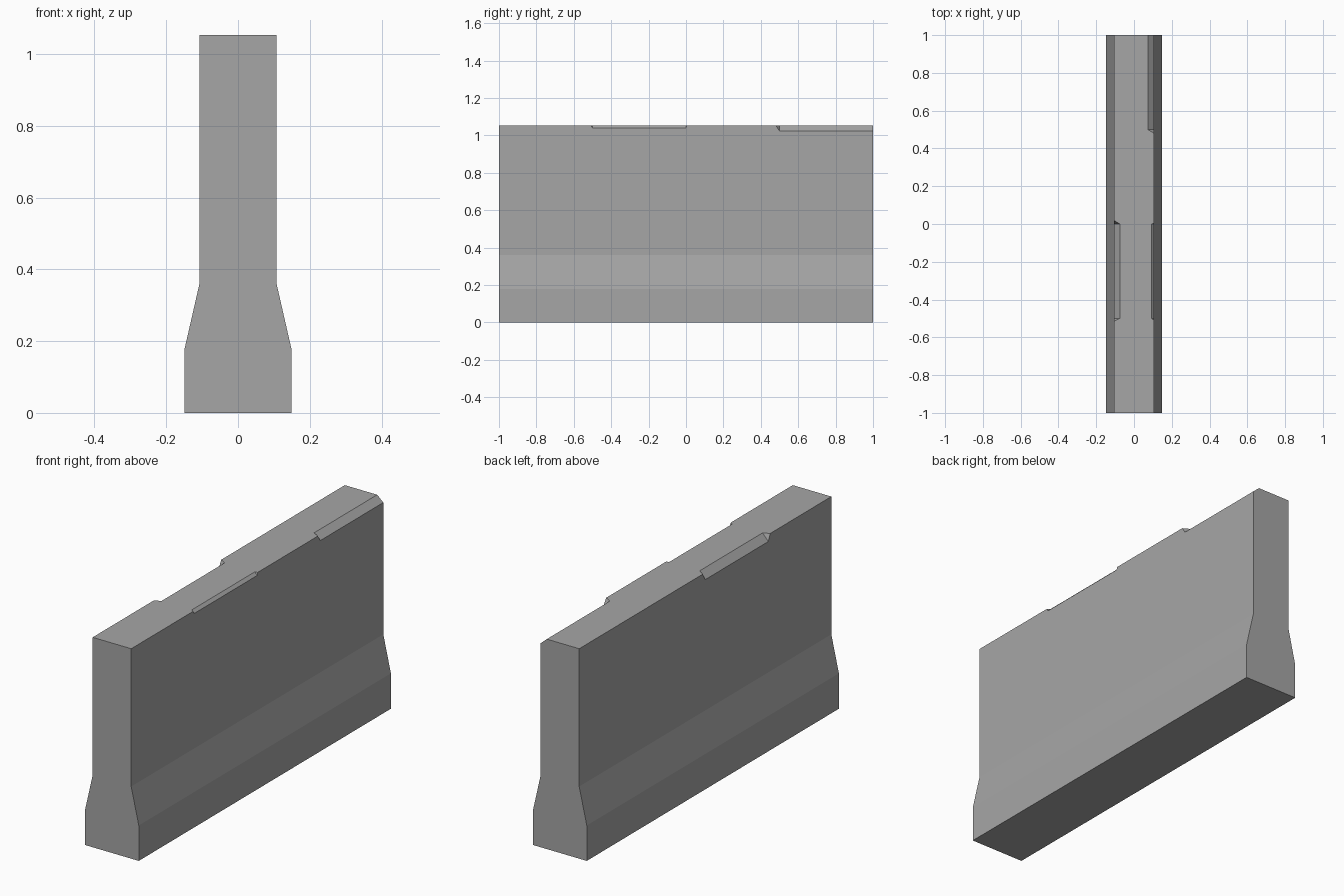
import bpy
import bmesh
from mathutils import Vector

old = bpy.data.objects.get("Cube")
if old:
    bpy.data.objects.remove(old, do_unlink=True)

HALF_TOP, HALF_BASE, HEIGHT = 0.107, 0.149, 1.054

# Concrete material
concrete = bpy.data.materials.new("grey concrete")
concrete.use_nodes = True
color = (0.38, 0.38, 0.38, 1)
concrete.diffuse_color = color
concrete.node_tree.nodes["Principled BSDF"].inputs["Base Color"].default_value = color


def make_object(name, bm):
    bmesh.ops.recalc_face_normals(bm, faces=bm.faces)
    mesh = bpy.data.meshes.new(name)
    bm.to_mesh(mesh)
    bm.free()
    mesh.materials.append(concrete)
    obj = bpy.data.objects.new(name, mesh)
    bpy.context.collection.objects.link(obj)
    return obj


# Barrier wall: stepped profile extruded along its length
right = [(HALF_BASE, 0), (HALF_BASE, 0.178), (HALF_TOP, 0.362), (HALF_TOP, HEIGHT)]
profile = right + [(-x, z) for x, z in reversed(right)]
bm = bmesh.new()
end = bm.faces.new([bm.verts.new((x, -1, z)) for x, z in profile])
ext = bmesh.ops.extrude_face_region(bm, geom=[end])
bmesh.ops.translate(bm, vec=(0, 2, 0),
                    verts=[v for v in ext["geom"] if isinstance(v, bmesh.types.BMVert)])
wall = make_object("barrier_wall", bm)


# Chipped corners: a sloped wedge with slanted ends cut off the top edge
def chip(name, side, y0, y1, width, depth, slant0, slant1):
    bm = bmesh.new()
    ends = []
    for y, slant in ((y0, -slant0), (y1, slant1)):
        inner = Vector((side * (HALF_TOP - width), y, HEIGHT))
        lower = Vector((side * HALF_TOP, y, HEIGHT - depth))
        corner = Vector((side * HALF_TOP, y + slant, HEIGHT))
        # Grow the triangle within its own plane so it clears the wall
        along = inner - lower
        out = corner - (inner + lower) / 2
        ends.append([bm.verts.new(p) for p in
                     (inner + along, lower - along, corner + out * 2)])
    a, b = ends
    bm.faces.new(a)
    bm.faces.new(b)
    for i in range(3):
        j = (i + 1) % 3
        bm.faces.new((a[i], a[j], b[j], b[i]))
    cutter = make_object(name, bm)
    cutter.hide_render = True
    cutter.hide_set(True)
    mod = wall.modifiers.new(name, "BOOLEAN")
    mod.operation = "DIFFERENCE"
    mod.solver = "EXACT"
    mod.object = cutter
    return cutter


cutters = [
    chip("back_corner_chip_cutter", 1, 0.5, 1.1, 0.034, 0.03, 0.02, 0),
    chip("small_chip_cutter", 1, -0.5, 0.0, 0.014, 0.014, 0.01, 0.004),
    chip("right_chip_cutter", -1, -0.5, 0.0, 0.032, 0.035, 0.015, 0.02),
]

# Apply the cuts and remove the helpers
bpy.context.view_layer.update()
graph = bpy.context.evaluated_depsgraph_get()
result = bpy.data.meshes.new_from_object(wall.evaluated_get(graph))
wall.modifiers.clear()
wall.data = result
wall.data.materials.clear()
wall.data.materials.append(concrete)
for poly in wall.data.polygons:
    poly.material_index = 0
    poly.use_smooth = False
for cutter in cutters:
    bpy.data.objects.remove(cutter, do_unlink=True)
